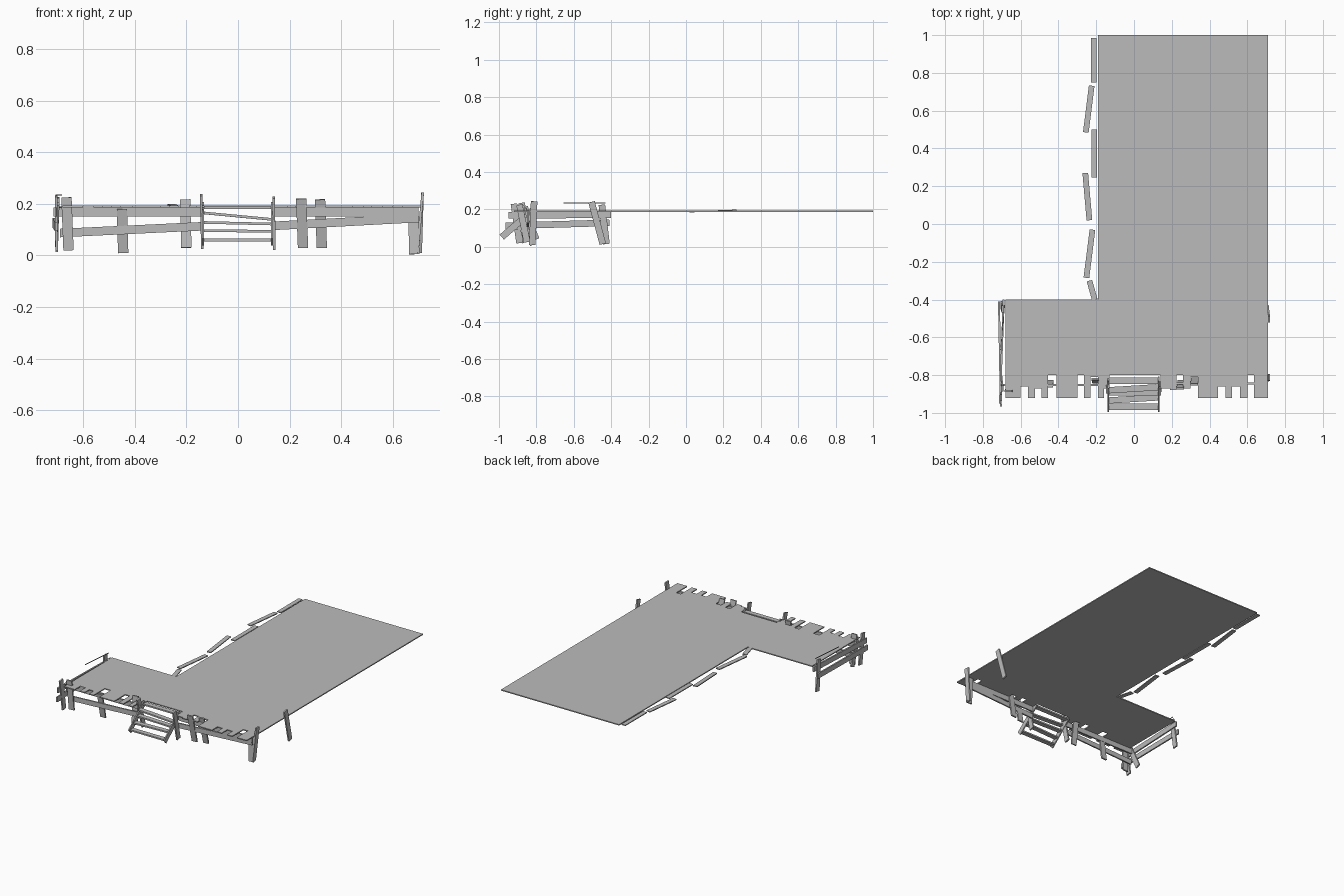
import bpy
import bmesh
from mathutils import Vector

if "Cube" in bpy.data.objects:
    bpy.data.objects.remove(bpy.data.objects["Cube"], do_unlink=True)

# Single weathered grey for all timber
wood = bpy.data.materials.new("weathered_grey")
wood.use_nodes = True
grey = (0.5, 0.5, 0.5, 1.0)
wood.diffuse_color = grey
wood.node_tree.nodes["Principled BSDF"].inputs["Base Color"].default_value = grey


def finish(name, bm):
    bmesh.ops.recalc_face_normals(bm, faces=bm.faces)
    mesh = bpy.data.meshes.new(name)
    bm.to_mesh(mesh)
    bm.free()
    mesh.materials.append(wood)
    obj = bpy.data.objects.new(name, mesh)
    bpy.context.collection.objects.link(obj)
    return obj


def plank(name, start, end, facing, width=0.04, thick=0.01):
    """Flat board running from start to end, its broad side turned to 'facing'."""
    start, end = Vector(start), Vector(end)
    along = (end - start).normalized()
    across = Vector(facing).cross(along).normalized()
    normal = along.cross(across)
    bm = bmesh.new()
    bmesh.ops.create_cube(bm, size=1.0)
    for v in bm.verts:
        x, y, z = v.co
        v.co = ((start + end) / 2 + along * (x * (end - start).length)
                + across * (y * width) + normal * (z * thick))
    return finish(name, bm)


FRONT, SIDE, UP = (0, -1, 0), (1, 0, 0), (0, 0, 1)

# Deck: L-shaped slab whose front edge steps in and out with broken board ends
LEFT, RIGHT, FULL, GONE = -0.68, 0.71, -0.92, -0.8
front_steps = [
    (-0.6, FULL), (-0.56, -0.86), (-0.525, FULL), (-0.49, -0.87),
    (-0.455, FULL), (-0.41, GONE), (-0.3, FULL), (-0.265, GONE),
    (-0.23, FULL), (-0.19, -0.81), (-0.16, FULL), (-0.13, -0.87),
    (0.14, GONE), (0.19, -0.87), (0.225, -0.88), (0.26, GONE),
    (0.3, -0.87), (0.34, -0.81), (0.445, FULL), (0.485, -0.86),
    (0.52, FULL), (0.56, -0.86), (0.6, FULL), (0.635, GONE), (RIGHT, FULL),
]
outline = []
x = LEFT
for x_end, y in front_steps:
    outline += [(x, y), (x_end, y)]
    x = x_end
outline += [(RIGHT, 1), (-0.19, 1), (-0.19, -0.4), (LEFT, -0.4)]
bm = bmesh.new()
slab = bm.faces.new([bm.verts.new((px, py, 0.186)) for px, py in outline])
extruded = bmesh.ops.extrude_face_region(bm, geom=[slab])["geom"]
tops = [g for g in extruded if isinstance(g, bmesh.types.BMVert)]
bmesh.ops.translate(bm, verts=tops, vec=(0, 0, 0.007))
finish("deck", bm)

# Loose boards lying along the long left edge
loose = [
    ((-0.213, 0.985), (-0.213, 0.75)), ((-0.224, 0.732), (-0.255, 0.485)),
    ((-0.21, 0.5), (-0.21, 0.245)), ((-0.258, 0.27), (-0.236, 0.02)),
    ((-0.22, -0.03), (-0.252, -0.285)), ((-0.236, -0.3), (-0.208, -0.4)),
]
for i, (a, b) in enumerate(loose):
    lift = 0.006 if i == 3 else 0.0
    plank(f"loose_board_{i + 1}", (*a, 0.19 + lift), (*b, 0.19 - lift / 2),
          UP, width=0.03, thick=0.006)

# Front posts: foot x, head x, foot z, head z, foot y, head y
front_posts = [
    (-0.657, -0.665, 0.02, 0.225, -0.87, -0.885),
    (-0.445, -0.45, 0.01, 0.18, -0.83, -0.86),
    (-0.2, -0.205, 0.03, 0.217, -0.84, -0.82),
    (0.252, 0.245, 0.03, 0.22, -0.83, -0.87),
    (0.325, 0.318, 0.03, 0.217, -0.81, -0.85),
    (0.683, 0.68, 0.005, 0.19, -0.83, -0.82),
]
for i, (fx, hx, fz, hz, fy, hy) in enumerate(front_posts):
    plank(f"front_post_{i + 1}", (fx, fy, fz), (hx, hy, hz), FRONT)

# Side posts, leaning
side_posts = [
    ("right_corner_post", (0.695, -0.822, 0.01), (0.716, -0.812, 0.243)),
    ("right_back_post", (0.708, -0.445, 0.015), (0.715, -0.505, 0.24)),
    ("left_corner_post", (-0.703, -0.89, 0.02), (-0.705, -0.92, 0.23)),
    ("left_leaning_post", (-0.705, -0.8, 0.04), (-0.697, -0.87, 0.2)),
    ("left_back_post", (-0.703, -0.425, 0.015), (-0.697, -0.45, 0.225)),
    ("left_stair_post", (-0.138, -0.83, 0.03), (-0.143, -0.88, 0.235)),
    ("right_stair_post", (0.141, -0.85, 0.025), (0.138, -0.89, 0.225)),
]
for name, foot, head in side_posts:
    plank(name, foot, head, SIDE, width=0.035)

# Front rails, either side of the stairs
plank("left_upper_rail", (-0.7, -0.853, 0.168), (-0.14, -0.853, 0.168), FRONT, width=0.035)
plank("left_lower_rail", (-0.69, -0.853, 0.087), (-0.14, -0.853, 0.113), FRONT, width=0.033)
plank("right_upper_rail", (0.14, -0.845, 0.168), (0.7, -0.845, 0.168), FRONT, width=0.035)
plank("right_lower_rail", (0.14, -0.845, 0.115), (0.7, -0.845, 0.145), FRONT, width=0.033)

# Rails along the short left side, plus a thin loose strip above
plank("side_upper_rail", (-0.71, -0.95, 0.168), (-0.69, -0.4, 0.172), SIDE, width=0.035)
plank("side_lower_rail", (-0.705, -0.965, 0.112), (-0.715, -0.41, 0.128), SIDE, width=0.035)
plank("thin_strip", (-0.705, -0.655, 0.234), (-0.685, -0.43, 0.234), SIDE,
      width=0.004, thick=0.004)

# Stairs: two sloping stringers and crooked treads
for side, x in (("left", -0.136), ("right", 0.132)):
    plank(f"{side}_stringer", (x, -0.985, 0.052), (x, -0.82, 0.195), SIDE,
          width=0.035, thick=0.008)
treads = [(-0.967, 0.06, 0.06), (-0.926, 0.096, 0.094), (-0.892, 0.128, 0.122),
          (-0.872, 0.165, 0.14), (-0.83, 0.186, 0.186)]
for i, (y, left_z, right_z) in enumerate(treads):
    skew = 0.008 * (i % 2)
    plank(f"tread_{i + 1}", (-0.133, y - skew, left_z), (0.13, y + skew, right_z),
          UP, width=0.033, thick=0.01)
